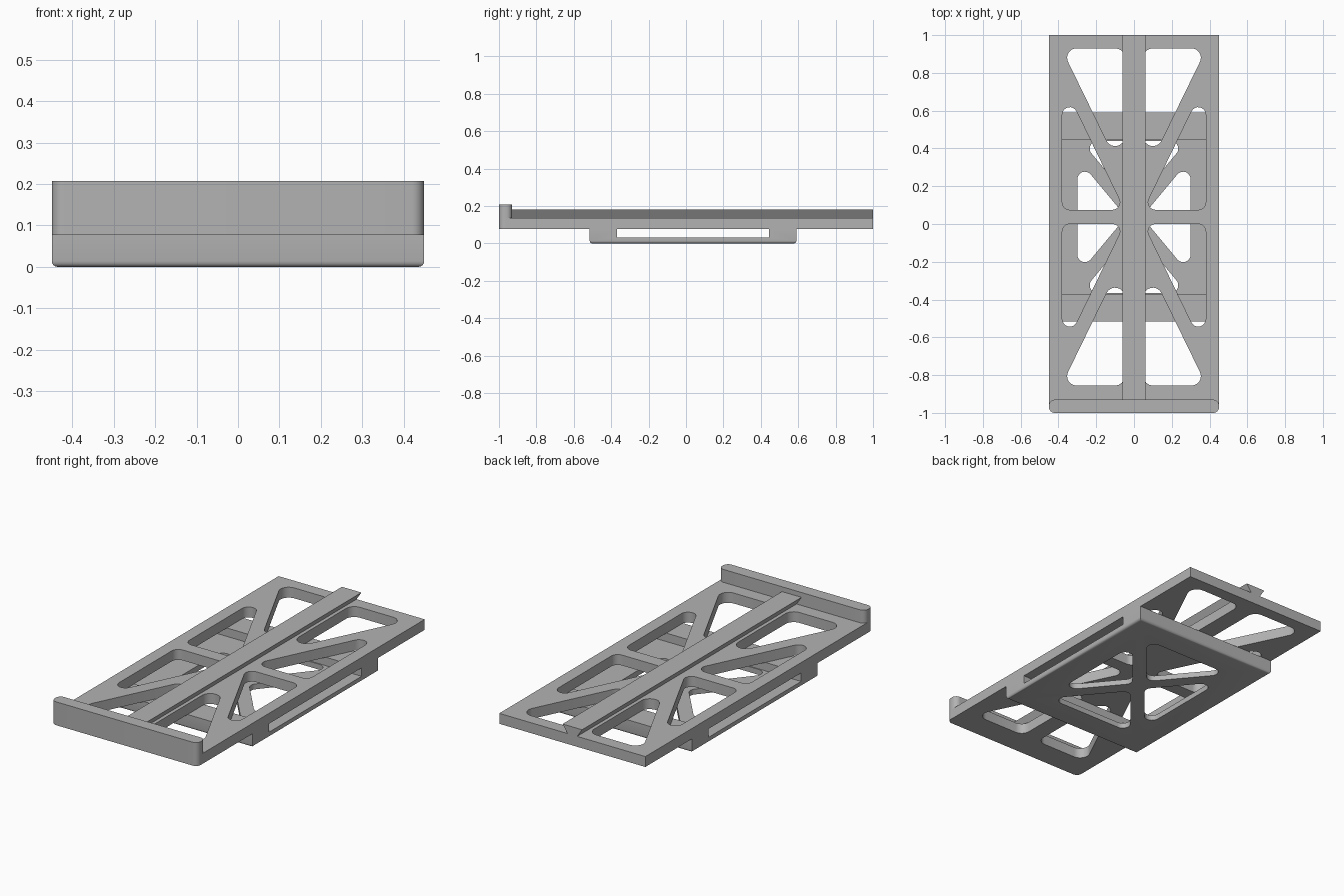
import bpy, bmesh, math
from mathutils import Vector

if "Cube" in bpy.data.objects:
    bpy.data.objects.remove(bpy.data.objects["Cube"], do_unlink=True)

grey = bpy.data.materials.new("light grey")
grey.use_nodes = True
grey.diffuse_color = (0.45, 0.45, 0.45, 1)
grey.node_tree.nodes["Principled BSDF"].inputs["Base Color"].default_value = (0.45, 0.45, 0.45, 1)

MID = 0.0375        # y of the truss centre
HALF_W = 0.45
SEAT = 0.077        # underside of the upper plate
DECK = 0.135        # top of the upper plate


def rounded(corners, r, steps=8):
    """Polygon outline with every corner filleted by radius r."""
    pts = []
    for i, c in enumerate(corners):
        c = Vector(c)
        a = (Vector(corners[i - 1]) - c).normalized()
        b = (Vector(corners[(i + 1) % len(corners)]) - c).normalized()
        half = a.angle(b) / 2
        centre = c + (a + b).normalized() * (r / math.sin(half))
        start = c + a * (r / math.tan(half)) - centre
        end = c + b * (r / math.tan(half)) - centre
        sweep = start.angle(end)
        for k in range(steps + 1):
            t = k / steps
            pts.append(centre + (start * math.sin((1 - t) * sweep)
                                 + end * math.sin(t * sweep)) / math.sin(sweep))
    return pts


def prism(bm, outline, depth):
    """Closed prism from a 3D outline swept along depth."""
    face = bm.faces.new([bm.verts.new(p) for p in outline])
    new = bmesh.ops.extrude_face_region(bm, geom=[face], use_keep_orig=True)
    bmesh.ops.translate(bm, vec=depth,
                        verts=[v for v in new["geom"] if isinstance(v, bmesh.types.BMVert)])
    bmesh.ops.recalc_face_normals(bm, faces=bm.faces)


def finish(bm, name):
    mesh = bpy.data.meshes.new(name)
    bm.to_mesh(mesh)
    bm.free()
    mesh.materials.append(grey)
    obj = bpy.data.objects.new(name, mesh)
    bpy.context.collection.objects.link(obj)
    return obj


def cut(obj, holes):
    """Cut vertical holes, given as 2D outlines about the truss centre."""
    bm = bmesh.new()
    for hole in holes:
        prism(bm, [(p[0], p[1] + MID, -0.1) for p in hole], (0, 0, 0.4))
    cutter = finish(bm, "hole_cutter")
    cutter.hide_render = True
    mod = obj.modifiers.new("holes", "BOOLEAN")
    mod.operation, mod.solver, mod.object = "DIFFERENCE", "EXACT", cutter
    bpy.context.view_layer.update()
    result = bpy.data.meshes.new_from_object(
        obj.evaluated_get(bpy.context.evaluated_depsgraph_get()))
    obj.modifiers.clear()
    obj.data = result
    bpy.data.objects.remove(cutter, do_unlink=True)


def smooth(obj):
    bpy.ops.object.select_all(action="DESELECT")
    obj.select_set(True)
    bpy.context.view_layer.objects.active = obj
    bpy.ops.object.shade_smooth_by_angle(angle=math.radians(30))


# Upper plate with eight mirrored truss openings
bm = bmesh.new()
prism(bm, [(x, y, SEAT) for x, y in
           ((-HALF_W, -0.965), (HALF_W, -0.965), (HALF_W, 1), (-HALF_W, 1))],
      (0, 0, DECK - SEAT))
upper_plate = finish(bm, "upper_plate")
end_hole = rounded([(0.05, 0.208), (0.384, 0.8925), (0.05, 0.8925)], 0.05)
side_hole = rounded([(0.051, MID), (0.38, MID), (0.38, 0.715)], 0.04)
cut(upper_plate, [[(sx * p.x, sy * p.y) for p in hole]
                  for hole in (end_hole, side_hole) for sx in (1, -1) for sy in (1, -1)])

# Front lip with rounded upright corners
bm = bmesh.new()
lip = rounded([(-HALF_W, -1), (HALF_W, -1), (HALF_W, -0.93), (-HALF_W, -0.93)], 0.03)
prism(bm, [(p.x, p.y, SEAT) for p in lip], (0, 0, 0.207 - SEAT))
front_lip = finish(bm, "front_lip")

# Dovetail rail along the middle
bm = bmesh.new()
prism(bm, [(x, -0.935, z) for x, z in
           ((-0.03, DECK), (0.03, DECK), (0.06, 0.18), (-0.06, 0.18))], (0, 1.935, 0))
finish(bm, "dovetail_rail")

# Lower bracket: thin plate with a raised block at each end
bm = bmesh.new()
side = [(-0.515, 0), (0.59, 0), (0.59, SEAT), (0.445, SEAT),
        (0.445, 0.03), (-0.37, 0.03), (-0.37, SEAT), (-0.515, SEAT)]
prism(bm, [(-HALF_W, y, z) for y, z in side], (2 * HALF_W, 0, 0))
bottom = [e for e in bm.edges if all(v.co.z < 0.001 for v in e.verts)]
bmesh.ops.bevel(bm, geom=bottom, offset=0.014, segments=4, profile=0.5, affect="EDGES")
lower_bracket = finish(bm, "lower_bracket")
end_tri = rounded([(0, 0.066), (0.28, 0.402), (-0.28, 0.402)], 0.04)
side_tri = rounded([(0.042, 0), (0.30, 0.31), (0.30, -0.31)], 0.04)
cut(lower_bracket, [[(p.x, s * p.y) for p in end_tri] for s in (1, -1)]
    + [[(s * p.x, p.y) for p in side_tri] for s in (1, -1)])

for part in (upper_plate, front_lip, lower_bracket):
    smooth(part)
